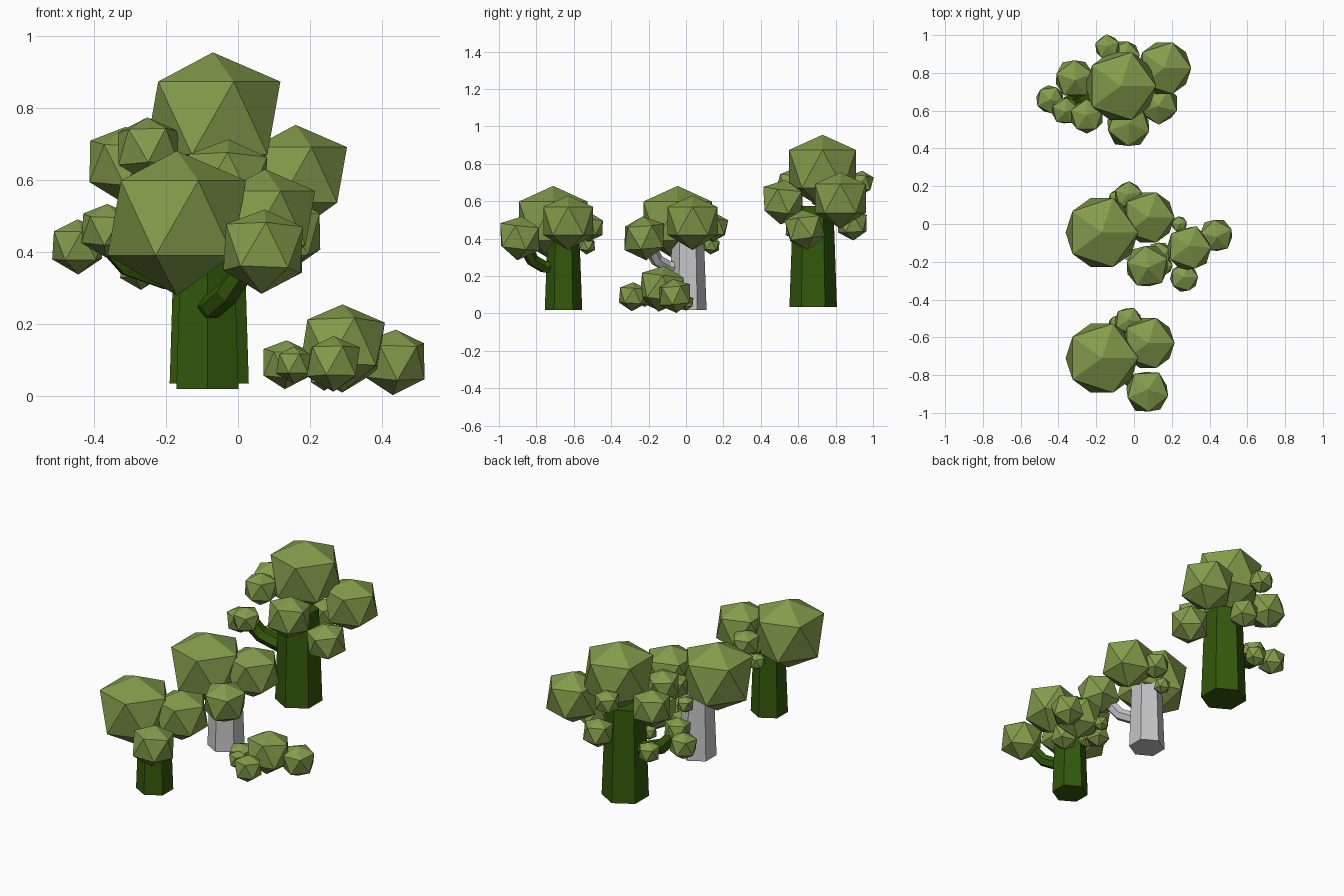
import bpy
import bmesh
import random
from mathutils import Matrix, Vector

random.seed(4)

cube = bpy.data.objects.get("Cube")
if cube:
    bpy.data.objects.remove(cube, do_unlink=True)


def make_material(name, rgb):
    mat = bpy.data.materials.new(name)
    mat.use_nodes = True
    color = (*rgb, 1)
    mat.diffuse_color = color
    shader = mat.node_tree.nodes["Principled BSDF"]
    shader.inputs["Base Color"].default_value = color
    shader.inputs["Roughness"].default_value = 0.9
    return mat


LEAF = make_material("leaf green", (0.225, 0.335, 0.07))
BARK = make_material("dark green bark", (0.033, 0.098, 0.003))
GREY = make_material("grey bark", (0.56, 0.56, 0.57))


def link_mesh(name, bm, material, location):
    mesh = bpy.data.meshes.new(name)
    bm.to_mesh(mesh)
    bm.free()
    mesh.materials.append(material)
    obj = bpy.data.objects.new(name, mesh)
    obj.location = location
    bpy.context.collection.objects.link(obj)
    return obj


def leaf_clump(name, center, radius):
    """Twenty-sided clump with a slightly flattened crown."""
    bm = bmesh.new()
    bmesh.ops.create_icosphere(bm, subdivisions=1, radius=radius)
    for v in bm.verts:
        if v.co.z > 0.9 * radius:
            v.co.z *= 0.87
        elif v.co.z > -0.9 * radius:
            v.co.z *= 1.08
    # small clumps are turned a little so they do not look identical
    if radius < 0.14:
        turn = Matrix.Rotation(random.uniform(-0.5, 0.5), 3, "Z")
        tilt = Matrix.Rotation(random.uniform(-0.15, 0.15), 3, "X")
        bmesh.ops.transform(bm, matrix=(turn @ tilt).to_4x4(), verts=bm.verts)
    return link_mesh(name, bm, LEAF, center)


def foliage(prefix, clumps, offset=(0, 0, 0)):
    for i, (x, y, z, r) in enumerate(clumps, start=1):
        leaf_clump(f"{prefix}_leaf_clump_{i}", Vector((x, y, z)) + Vector(offset), r)


def trunk(name, base, height, bottom_radius, top_radius, material):
    """Tapered six-sided trunk standing on its base point."""
    bm = bmesh.new()
    bmesh.ops.create_cone(bm, cap_ends=True, segments=6, radius1=bottom_radius,
                          radius2=top_radius, depth=height)
    bmesh.ops.translate(bm, vec=(0, 0, height / 2), verts=bm.verts)
    return link_mesh(name, bm, material, base)


def branch(name, points, radius, material, offset=(0, 0, 0)):
    """Faceted tube along a bent path."""
    curve = bpy.data.curves.new(name, "CURVE")
    curve.dimensions = "3D"
    curve.bevel_depth = radius
    curve.bevel_resolution = 1
    curve.use_fill_caps = True
    spline = curve.splines.new("POLY")
    spline.points.add(len(points) - 1)
    for p, co in zip(spline.points, points):
        p.co = (*co, 1)
    spline.use_smooth = False
    curve.materials.append(material)
    obj = bpy.data.objects.new(name, curve)
    obj.location = offset
    bpy.context.collection.objects.link(obj)
    return obj


# Two matching small trees, one with green bark and one with grey bark
small_clumps = [
    (-0.17, -0.71, 0.495, 0.215),
    (0.075, -0.63, 0.495, 0.156),
    (0.07, -0.888, 0.41, 0.126),
    (-0.03, -0.515, 0.465, 0.082),
    (-0.09, -0.53, 0.365, 0.05),
]
small_branch = [(-0.09, -0.68, 0.245), (-0.07, -0.76, 0.25),
                (-0.03, -0.82, 0.285), (0.02, -0.86, 0.36)]

for prefix, shift, bark in (("front_tree", 0, BARK), ("middle_tree", 0.665, GREY)):
    offset = (0, shift, 0)
    trunk(f"{prefix}_trunk", (-0.085, shift - 0.655, 0.02), 0.4, 0.1, 0.085, bark)
    branch(f"{prefix}_branch", small_branch, 0.035, bark, offset)
    foliage(prefix, small_clumps, offset)

# Tall tree at the back
trunk("tall_tree_trunk", (-0.08, 0.68, 0.035), 0.54, 0.127, 0.108, BARK)
branch("tall_tree_branch",
       [(-0.1, 0.68, 0.33), (-0.2, 0.67, 0.335), (-0.3, 0.65, 0.37),
        (-0.36, 0.63, 0.44)], 0.043, BARK)
foliage("tall_tree", [
    (-0.07, 0.73, 0.773, 0.21),
    (0.16, 0.825, 0.615, 0.16),
    (-0.03, 0.52, 0.603, 0.128),
    (0.13, 0.635, 0.455, 0.115),
    (-0.315, 0.77, 0.65, 0.114),
    (-0.25, 0.57, 0.69, 0.098),
    (-0.445, 0.66, 0.42, 0.082),
    (-0.365, 0.6, 0.465, 0.08),
    (-0.14, 0.935, 0.7, 0.073),
    (-0.05, 0.89, 0.48, 0.09),
    (-0.27, 0.73, 0.36, 0.065),
])

# Low bush
foliage("bush", [
    (0.29, -0.13, 0.141, 0.132),
    (0.435, -0.06, 0.1, 0.098),
    (0.265, -0.285, 0.095, 0.083),
    (0.24, 0, 0.06, 0.045),
    (0.133, -0.16, 0.092, 0.073),
    (0.155, -0.22, 0.09, 0.055),
])
